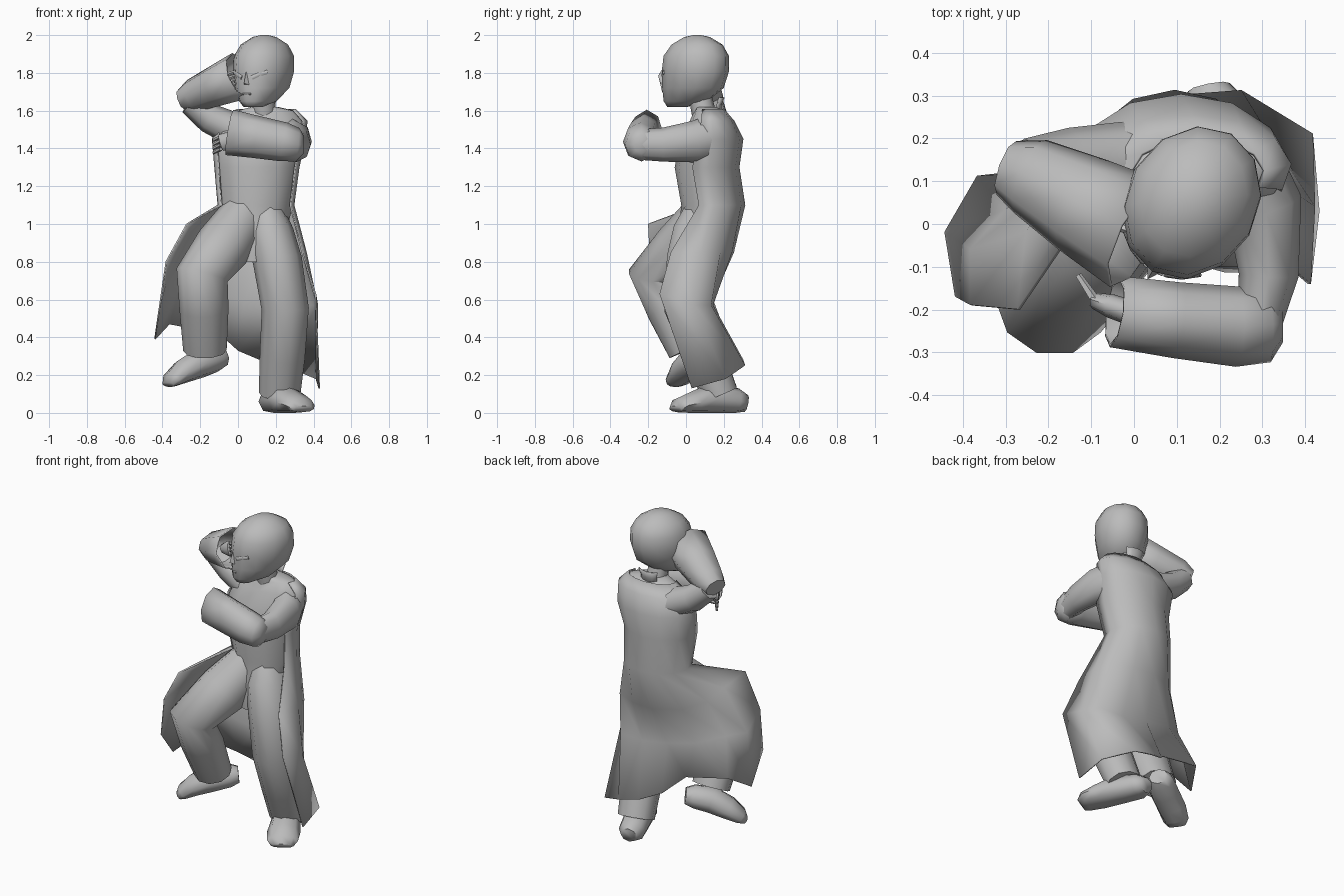
import bpy, bmesh
from math import sin, cos, tau, radians, sqrt
from mathutils import Vector

old = bpy.data.objects.get("Cube")
if old:
    bpy.data.objects.remove(old, do_unlink=True)

# One flat grey for the whole figure
grey = bpy.data.materials.new("plain_grey")
grey.use_nodes = True
colour = (0.5, 0.5, 0.5, 1)
grey.diffuse_color = colour
grey.node_tree.nodes["Principled BSDF"].inputs["Base Color"].default_value = colour

X, Y, Z = Vector((1, 0, 0)), Vector((0, 1, 0)), Vector((0, 0, 1))


def skin(name, rows, closed=True, end_cap=True, thickness=0):
    """Join rows of points into a surface, as a tube or as an open sheet."""
    bm = bmesh.new()
    grid = [[bm.verts.new(p) for p in row] for row in rows]
    count = len(rows[0])
    for low, high in zip(grid, grid[1:]):
        for i in range(count if closed else count - 1):
            j = (i + 1) % count
            bm.faces.new((low[i], low[j], high[j], high[i]))
    if closed:
        bm.faces.new(grid[0])
    if closed and end_cap:
        bm.faces.new(grid[-1])
    bmesh.ops.recalc_face_normals(bm, faces=bm.faces[:])
    mesh = bpy.data.meshes.new(name)
    bm.to_mesh(mesh)
    bm.free()
    mesh.materials.append(grey)
    obj = bpy.data.objects.new(name, mesh)
    bpy.context.collection.objects.link(obj)
    if thickness:
        shell = obj.modifiers.new("cloth", 'SOLIDIFY')
        shell.thickness = thickness
        shell.offset = 0
    bpy.ops.object.select_all(action='DESELECT')
    obj.select_set(True)
    bpy.context.view_layer.objects.active = obj
    bpy.ops.object.shade_smooth_by_angle(angle=radians(65))
    return obj


def oval(centre, across, along, width, depth, sides=12, start=0, sweep=tau):
    """Points of an ellipse, or of a part of one, spanned by two directions."""
    turns = [start + sweep * i / sides for i in range(sides if sweep == tau else sides + 1)]
    return [centre + across * (width * cos(a)) + along * (depth * sin(a)) for a in turns]


def tube(name, path, ref=Z, sides=8, floor=None, **options):
    """Loft ellipses along a path of (x, y, z, width, depth)."""
    points = [Vector(p[:3]) for p in path]
    rows = []
    for i, p in enumerate(path):
        ahead = points[min(i + 1, len(path) - 1)] - points[i]
        behind = points[i] - points[max(i - 1, 0)]
        tangent = (ahead.normalized() + behind.normalized()).normalized()
        across = tangent.cross(ref).normalized()
        row = oval(points[i], across, across.cross(tangent), p[3], p[4], sides)
        if floor is not None:
            for q in row:
                q.z = max(q.z, floor)
        rows.append(row)
    return skin(name, rows, **options)


# Torso: height, centre x, centre y, half width, half depth
torso = [(.8, .08, .06, .08, .10), (.95, .085, .095, .17, .135),
         (1.1, .095, .14, .195, .165), (1.3, .10, .107, .217, .167),
         (1.45, .11, .133, .24, .162), (1.54, .135, .132, .225, .115),
         (1.6, .15, .12, .15, .075), (1.62, .14, .11, .07, .06)]
skin("torso", [oval(Vector((x, y, z)), X, Y, w, d) for z, x, y, w, d in torso])

# Neck and the small collar standing behind it
tube("neck", [(.14, .10, 1.56, .065, .065), (.13, .07, 1.7, .06, .06)], ref=Y)
skin("collar", [oval(Vector((.14, .1, z)), X, Y, r, r, 4, radians(50), radians(80))
                for z, r in ((1.58, .085), (1.63, .085), (1.67, .1))],
     closed=False, thickness=.008)

# Head, turned toward its right: height, forward shift, half width, half depth
forward = Vector((-.5, -.87, 0)).normalized()
aside = Z.cross(forward)
head_base = Vector((.135, .05, 0))


def on_head(shift, s, z):
    return head_base + forward * shift + aside * s + Z * z


head = [(1.62, .11, .05, .055), (1.65, .06, .09, .125), (1.72, .015, .135, .172),
        (1.81, 0, .155, .186), (1.89, -.005, .152, .18), (1.95, -.01, .12, .14),
        (1.99, -.01, .06, .07), (2.0, -.01, .02, .02)]
skin("head", [oval(on_head(f, 0, z), aside, forward, w, d) for z, f, w, d in head])


def face_line(name, ends, thick, height, shift, w, d):
    """A thin strip laid on the curve of the face."""
    path = []
    for s, z in ends:
        p = on_head(shift + d * sqrt(1 - (s / w) ** 2) - .003, s, z)
        path.append((*p, height, thick))
    tube(name, path, ref=forward, sides=6)


for side, label in ((1, "left"), (-1, "right")):
    face_line(label + "_eye", [(side * .03, 1.775), (side * .065, 1.793), (side * .1, 1.805)],
              .007, .012, 0, .152, .183)
face_line("mouth", [(-.025, 1.688), (0, 1.69), (.025, 1.688)], .006, .005, .035, .115, .15)
skin("nose", [[on_head(.175, -.02, 1.735), on_head(.207, 0, 1.745), on_head(.175, .02, 1.735)],
              [on_head(.175, -.008, 1.81), on_head(.186, 0, 1.81), on_head(.175, .008, 1.81)]])

# Arms: the right one bent up before the face, the left one across the chest
tube("right_upper_arm", [(-.02, .14, 1.5, .1, .09), (-.15, .14, 1.56, .085, .08),
                         (-.25, .13, 1.645, .07, .07)])
tube("right_sleeve", [(-.295, .13, 1.66, .065, .055), (-.24, .11, 1.68, .09, .085),
                      (-.12, .045, 1.73, .115, .105), (.01, -.025, 1.785, .135, .125)],
     end_cap=False, thickness=.008)
tube("left_upper_arm", [(.24, .15, 1.46, .1, .12), (.305, .04, 1.435, .09, .11),
                        (.315, -.12, 1.42, .07, .09), (.29, -.25, 1.42, .05, .08)])
tube("left_sleeve", [(.345, -.235, 1.42, .04, .045), (.315, -.235, 1.42, .085, .085),
                     (.24, -.24, 1.435, .09, .1), (.1, -.225, 1.46, .085, .108),
                     (-.045, -.205, 1.485, .08, .118)],
     end_cap=False, thickness=.008)


def hand(name, wrist, knuckles, tips):
    """A flat palm with four fingers."""
    wrist, knuckles, tips = Vector(wrist), Vector(knuckles), Vector(tips)
    tube(name + "_palm", [(*wrist, .03, .03), (*wrist.lerp(knuckles, .6), .028, .045),
                          (*knuckles, .02, .045)])
    for i in range(4):
        drop = Z * (.033 - .022 * i)
        tube(f"{name}_finger_{i + 1}", [(*(knuckles + drop), .012, .011),
                                        (*(tips + drop), .008, .008)], sides=5)


hand("left_hand", (.0, -.21, 1.46), (-.09, -.18, 1.43), (-.13, -.12, 1.41))
hand("right_hand", (-.12, .04, 1.73), (-.05, .0, 1.76), (.0, -.02, 1.78))

# Trouser legs
tube("left_leg", [(.15, .1, 1.05, .1, .12), (.17, .07, .95, .125, .145),
                  (.21, .035, .8, .13, .145), (.25, 0, .55, .125, .12),
                  (.235, .1, .3, .12, .11), (.22, .18, .1, .11, .1)], ref=Y, sides=10)
tube("right_leg", [(.03, .1, 1.04, .13, .13), (-.08, -.03, .88, .15, .14),
                   (-.19, -.175, .73, .14, .135), (-.18, -.1, .55, .13, .115),
                   (-.175, 0, .33, .115, .1)], ref=Y, sides=10)

# Shoes
tube("left_shoe", [(.175, .32, .05, .05, .045), (.185, .27, .06, .08, .07),
                   (.235, .14, .075, .085, .085), (.29, .04, .055, .095, .06),
                   (.33, -.03, .04, .088, .042), (.345, -.055, .02, .065, .02)], floor=0)
tube("right_shoe", [(-.08, .12, .29, .055, .05), (-.12, .09, .285, .08, .07),
                    (-.2, .035, .265, .085, .08), (-.29, -.01, .22, .085, .065),
                    (-.35, -.045, .175, .075, .042), (-.37, -.06, .15, .05, .02)])

# Long open coat: its rows run from the left front edge round the back
upper = [(1.605, .15, .12, .155, .08), (1.545, .135, .132, .23, .12),
         (1.45, .11, .133, .245, .167), (1.3, .10, .107, .222, .172),
         (1.1, .095, .14, .2, .17)]
coat = [oval(Vector((x, y, z)), X, Y, w, d, 8, radians(-25), radians(230))
        for z, x, y, w, d in upper]
thigh = [(.34, -.08, .85), (.36, .08, .85), (.33, .18, .85), (.2, .24, .85), (.06, .25, .85),
         (-.1, .18, .86), (-.2, .08, .9), (-.25, -.02, .96), (-.27, -.2, 1.0)]
knee = [(.41, -.14, .63), (.42, .04, .57), (.36, .13, .57), (.2, .14, .57), (.03, .14, .6),
        (-.15, .12, .64), (-.3, .03, .69), (-.38, -.06, .7), (-.38, -.19, .8)]
hem = [(.43, .03, .13), (.415, .21, .18), (.25, .31, .25), (.12, .3, .28), (0, .24, .33),
       (-.1, .14, .42), (-.365, .11, .47), (-.44, -.02, .39), (-.415, -.17, .56)]
skin("coat", coat + [thigh, knee, hem], closed=False, thickness=.008)
